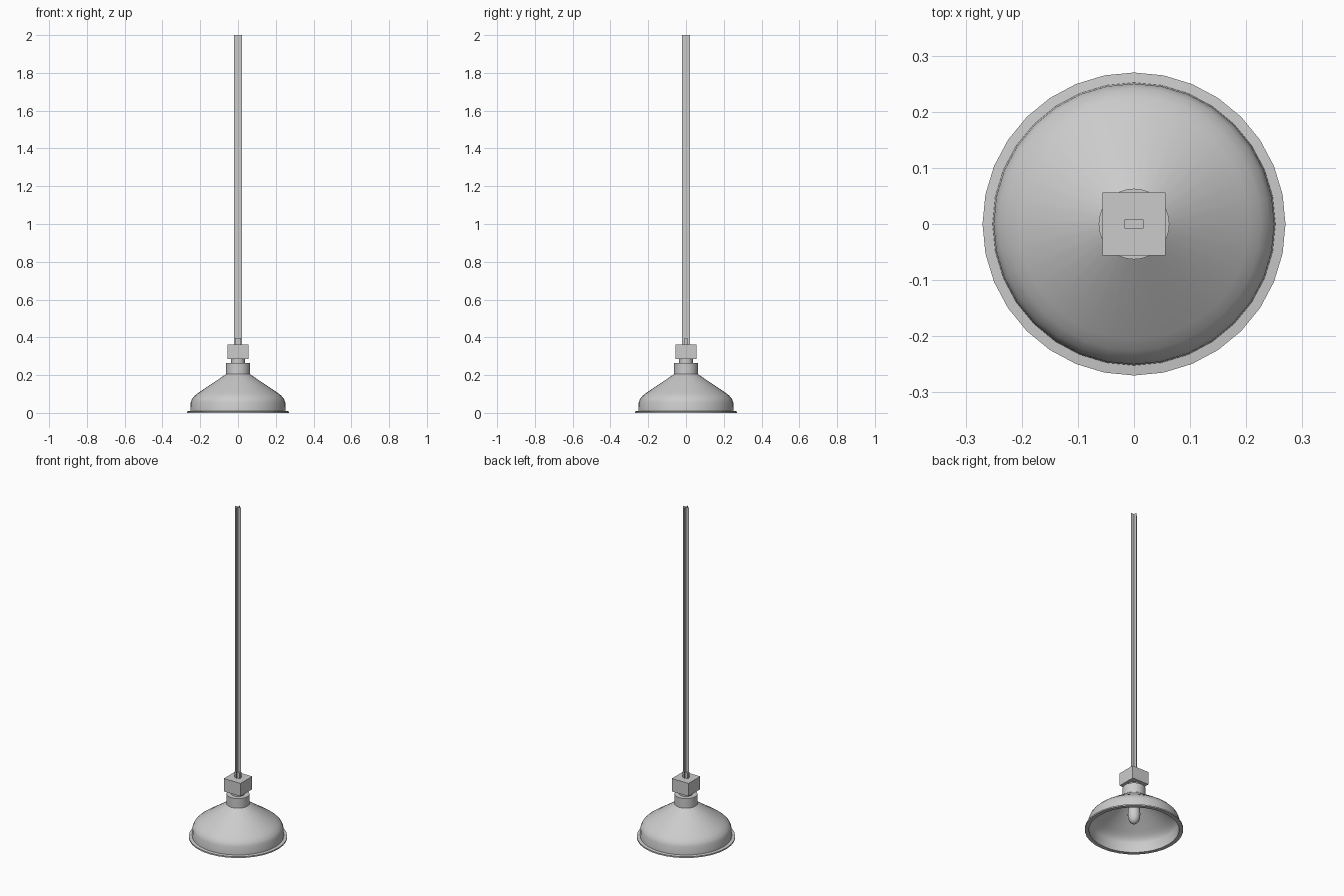
import bpy, bmesh, math

if "Cube" in bpy.data.objects:
    bpy.data.objects.remove(bpy.data.objects["Cube"])


def finish(name, bm, angle=None):
    me = bpy.data.meshes.new(name)
    bm.to_mesh(me)
    bm.free()
    ob = bpy.data.objects.new(name, me)
    bpy.context.collection.objects.link(ob)
    if angle:
        bpy.ops.object.select_all(action='DESELECT')
        ob.select_set(True)
        bpy.context.view_layer.objects.active = ob
        bpy.ops.object.shade_smooth_by_angle(angle=math.radians(angle))
    return ob


def lathe(name, profile, sides):
    """Revolve (radius, z) points around the z axis."""
    bm = bmesh.new()
    vs = [bm.verts.new((r, 0, z)) for r, z in profile]
    edges = [bm.edges.new(p) for p in zip(vs, vs[1:])]
    bmesh.ops.spin(bm, geom=vs + edges, cent=(0, 0, 0), axis=(0, 0, 1),
                   angle=math.tau, steps=sides, use_merge=True)
    bmesh.ops.remove_doubles(bm, verts=bm.verts, dist=1e-5)
    bmesh.ops.recalc_face_normals(bm, faces=bm.faces)
    return finish(name, bm, 40)


def box(name, hx, hy, z0, z1):
    bm = bmesh.new()
    bmesh.ops.create_cube(bm, size=1)
    for v in bm.verts:
        v.co = (v.co.x * 2 * hx, v.co.y * 2 * hy, z0 if v.co.z < 0 else z1)
    return finish(name, bm)


# Shade: thin shell with a flat flared rim
lathe("shade", [(0.06, 0.207), (0.205, 0.11), (0.226, 0.094), (0.242, 0.077),
                (0.25, 0.058), (0.252, 0.01), (0.27, 0.008), (0.27, 0.0),
                (0.247, 0.0), (0.246, 0.057), (0.238, 0.074), (0.222, 0.09),
                (0.2, 0.106), (0.055, 0.203)], 32)

# Collar and neck above the shade
lathe("collar", [(0, 0.205), (0.063, 0.205), (0.063, 0.263), (0, 0.263)], 32)
lathe("neck", [(0.036, 0.26), (0.036, 0.287)], 32)

# Bulb hanging inside the shade
lathe("bulb", [(0.02, 0.206), (0.026, 0.165), (0.033, 0.125), (0.035, 0.095),
               (0.032, 0.07), (0.024, 0.052), (0.012, 0.042), (0, 0.039)], 16)

# Junction box and the small cable clip on top
box("junction_box", 0.056, 0.056, 0.284, 0.362)
box("cable_clip", 0.017, 0.008, 0.362, 0.397)

# Cable: two crossed flat strips
bm = bmesh.new()
for dx, dy in ((0.021, 0), (0, 0.021)):
    bm.faces.new([bm.verts.new((s * dx, s * dy, z))
                  for s, z in ((-1, 0.362), (1, 0.362), (1, 2.0), (-1, 2.0))])
finish("cable", bm)
